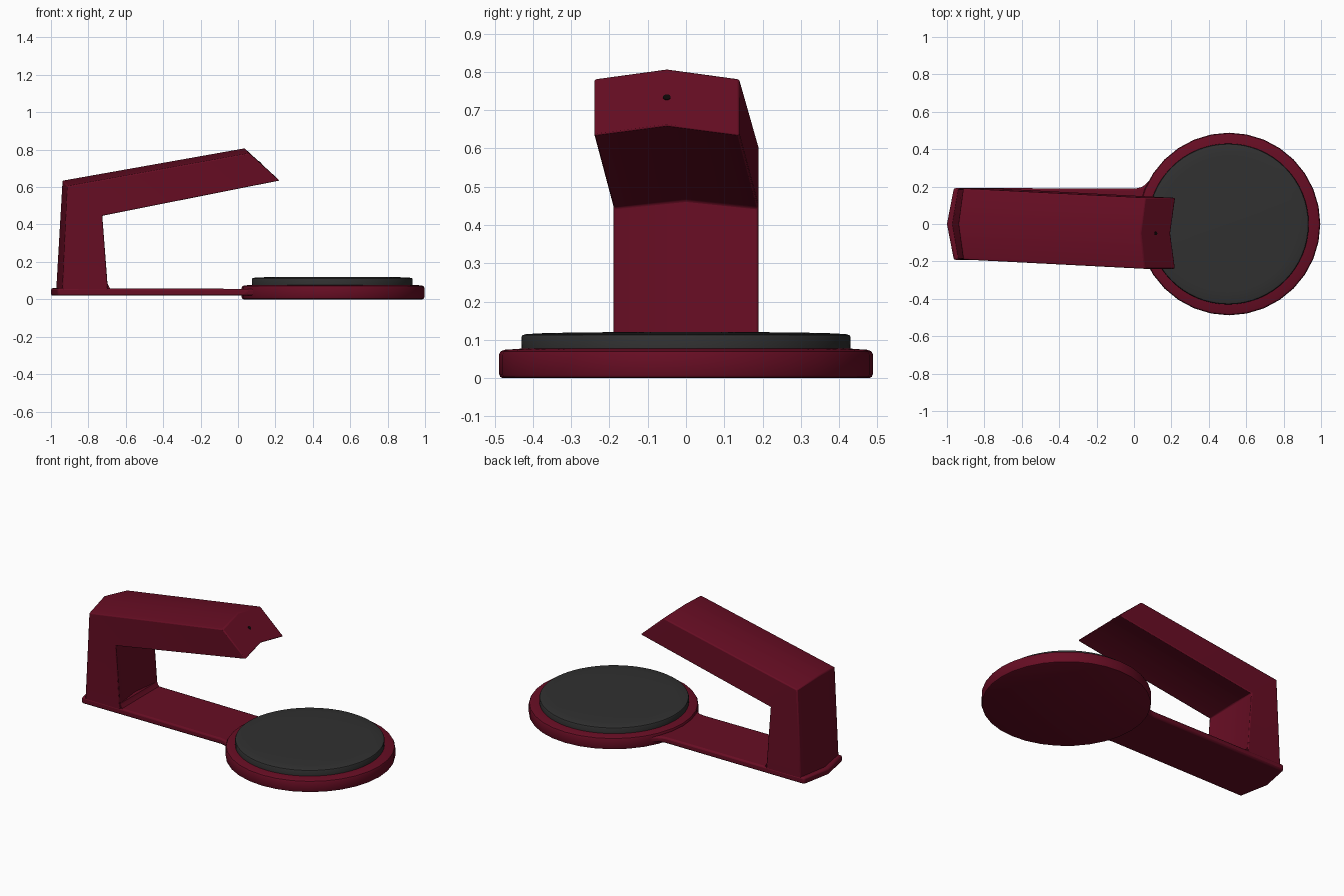
import bpy, bmesh, math
from mathutils import Vector

if "Cube" in bpy.data.objects:
    bpy.data.objects.remove(bpy.data.objects["Cube"])


def material(name, rgb):
    m = bpy.data.materials.new(name)
    m.diffuse_color = (*rgb, 1)
    m.use_nodes = True
    m.node_tree.nodes["Principled BSDF"].inputs["Base Color"].default_value = m.diffuse_color
    return m


RED = material("dark red", (0.135, 0.004, 0.017))
GREY = material("charcoal", (0.030, 0.030, 0.030))
BLACK = material("black", (0.004, 0.002, 0.002))


def finish(name, bm, mat, bevel=0.0, segments=2):
    bmesh.ops.recalc_face_normals(bm, faces=bm.faces)
    me = bpy.data.meshes.new(name)
    bm.to_mesh(me)
    bm.free()
    me.materials.append(mat)
    ob = bpy.data.objects.new(name, me)
    bpy.context.collection.objects.link(ob)
    bpy.ops.object.select_all(action='DESELECT')
    ob.select_set(True)
    bpy.context.view_layer.objects.active = ob
    if bevel:
        mod = ob.modifiers.new("soft edges", 'BEVEL')
        mod.width, mod.segments = bevel, segments
        mod.limit_method, mod.angle_limit = 'ANGLE', math.radians(25)
    bpy.ops.object.shade_smooth_by_angle(angle=math.radians(30))
    return ob


def loft(bm, rings):
    """Skin equal-length closed rings and cap both ends."""
    vs = [[bm.verts.new(p) for p in r] for r in rings]
    n = len(vs[0])
    for a, b in zip(vs, vs[1:]):
        for i in range(n):
            j = (i + 1) % n
            bm.faces.new((a[i], a[j], b[j], b[i]))
    bm.faces.new(vs[0])
    bm.faces.new(vs[-1])


def turned(name, profile, cx, n, mat):
    """Solid of revolution from (radius, z) pairs."""
    bm = bmesh.new()
    loft(bm, [[(cx + r * math.cos(2 * math.pi * i / n),
                r * math.sin(2 * math.pi * i / n), z) for i in range(n)]
              for r, z in profile])
    return finish(name, bm, mat)


# Round base
turned("round_base", [(0.478, 0), (0.485, 0.003), (0.488, 0.010), (0.488, 0.062),
                      (0.484, 0.070), (0.474, 0.074), (0.40, 0.079)], 0.508, 32, RED)

# Round pad with a slightly domed top
turned("round_pad", [(0.429, 0.072), (0.430, 0.106), (0.427, 0.112),
                     (0.418, 0.115), (0.36, 0.118), (0.2, 0.120)], 0.504, 64, GREY)

# Flat foot strip with a pointed back end and a flare into the round base
half = [(-0.963, 0.192), (0.01, 0.19), (0.045, 0.198), (0.09, 0.24), (0.3, 0.2)]
outline = [(-1, 0)] + [(x, -y) for x, y in half] + half[::-1]
bm = bmesh.new()
loft(bm, [[(x, y, 0.019) for x, y in outline],
          [(x, y, 0.060 - 0.004 * (x + 1)) for x, y in outline]])
finish("foot_strip", bm, RED, 0.010)

# Bent arm: chevron section at foot, elbow and tip
# (centre y, outer edge, outer ridge, inner edge, inner valley) as (x, z)
stations = [
    (0.0, (-0.940, 0.03), (-0.973, 0.03), (-0.693, 0.03), (-0.718, 0.03)),
    (0.0, (-0.912, 0.605), (-0.938, 0.634), (-0.725, 0.446), (-0.745, 0.466)),
    (-0.05, (0.060, 0.781), (0.036, 0.807), (0.222, 0.634), (0.196, 0.659)),
]
W = 0.19
rings = []
for cy, oe, ori, ie, iv in stations:
    rings.append([(p[0], cy + y, p[1]) for p, y in
                  ((oe, -W), (ori, 0), (oe, W), (ie, W), (iv, 0), (ie, -W))])
bm = bmesh.new()
loft(bm, rings)
finish("bent_arm", bm, RED, 0.006)

# Fillet between the arm and the foot strip
bm = bmesh.new()
loft(bm, [[(-0.74, y, 0.05), (-0.675, y, 0.05), (-0.688, y, 0.064), (-0.698, y, 0.085),
           (-0.74, y, 0.085)] for y in (-0.185, 0.185)])
finish("arm_fillet", bm, RED)

# Small sensor hole on the slanted tip
bm = bmesh.new()
bmesh.ops.create_cone(bm, cap_ends=True, segments=16, radius1=0.010, radius2=0.010, depth=0.004)
hole = finish("sensor_hole", bm, BLACK)
top, low = Vector((0.036, -0.05, 0.807)), Vector((0.196, -0.05, 0.659))
normal = Vector((0.148, 0, 0.160)).normalized()
hole.rotation_euler = normal.to_track_quat('Z', 'Y').to_euler()
hole.location = top.lerp(low, 0.5)
